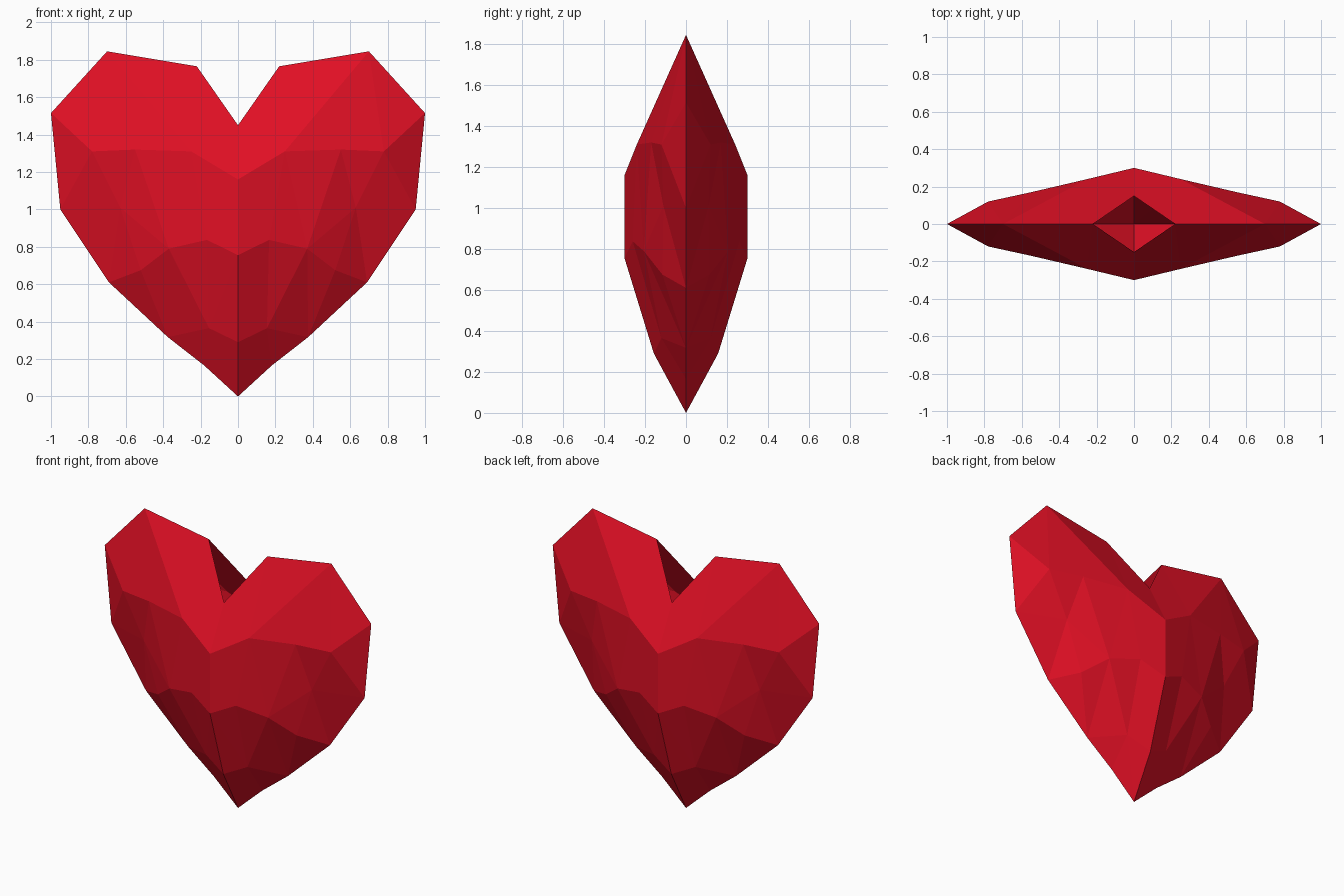
import bpy
import bmesh

default_cube = bpy.data.objects.get("Cube")
if default_cube:
    bpy.data.objects.remove(default_cube, do_unlink=True)

# One flat colour for the whole gem
red = bpy.data.materials.new("heart red")
red.use_nodes = True
colour = (0.75, 0.005, 0.018, 1)
red.diffuse_color = colour
red.node_tree.nodes["Principled BSDF"].inputs["Base Color"].default_value = colour

# Corner points of a quarter of the heart: width, depth, height
corners = {
    # rim along the middle plane, from the tip up to the notch
    "tip": (0, 0, 0),
    "rim_low": (.18, 0, .165),
    "rim_lower": (.375, 0, .317),
    "rim_mid": (.69, 0, .61),
    "rim_side": (.95, 0, 1),
    "rim_wide": (1, 0, 1.515),
    "lobe_peak": (.7, 0, 1.845),
    "lobe_inner": (.22, 0, 1.765),
    "notch": (0, .15, 1.45),
    # upper crease, from the centre outwards
    "crown": (0, .3, 1.16),
    "crown_in": (.25, .24, 1.31),
    "crown_mid": (.55, .17, 1.32),
    "crown_out": (.78, .12, 1.31),
    # belly crease, from the centre outwards
    "belly": (0, .3, .755),
    "belly_in": (.166, .26, .837),
    "belly_mid": (.37, .206, .79),
    "belly_out": (.63, .11, 1.01),
    "flank": (.52, .115, .675),
    # facets above the tip
    "keel": (0, .157, .29),
    "keel_side": (.155, .12, .365),
}

facets = [
    # lobe
    "notch crown crown_in lobe_inner",
    "lobe_inner crown_in lobe_peak",
    "lobe_peak crown_in crown_mid",
    "lobe_peak crown_mid crown_out",
    "lobe_peak crown_out rim_wide",
    # girdle
    "crown belly belly_in crown_in",
    "crown_in belly_in belly_mid",
    "crown_in belly_mid crown_mid",
    "crown_mid belly_mid belly_out",
    "crown_mid belly_out crown_out",
    "crown_out belly_out rim_side",
    "crown_out rim_side rim_wide",
    # flank
    "belly_out rim_mid rim_side",
    "belly_out flank rim_mid",
    "belly_out belly_mid flank",
    "flank rim_lower rim_mid",
    "flank belly_mid rim_lower",
    # point
    "belly keel_side belly_in",
    "belly keel keel_side",
    "belly_in keel_side belly_mid",
    "belly_mid keel_side rim_lower",
    "keel_side rim_low rim_lower",
    "keel_side tip rim_low",
    "keel tip keel_side",
]

bm = bmesh.new()
points = {name: bm.verts.new((x, -depth, z))
          for name, (x, depth, z) in corners.items()}
for facet in facets:
    face = bm.faces.new([points[name] for name in facet.split()])
    face.normal_update()
    if face.normal.y > 0:  # every front facet looks forwards
        face.normal_flip()

mesh = bpy.data.meshes.new("faceted_heart")
bm.to_mesh(mesh)
bm.free()
mesh.materials.append(red)

heart = bpy.data.objects.new("faceted_heart", mesh)
bpy.context.collection.objects.link(heart)

# Mirror to both sides and to the back; the notch stays open
mirror = heart.modifiers.new("mirror_sides_and_back", "MIRROR")
mirror.use_axis = (True, True, False)
mirror.use_clip = True
mirror.merge_threshold = 0.001
